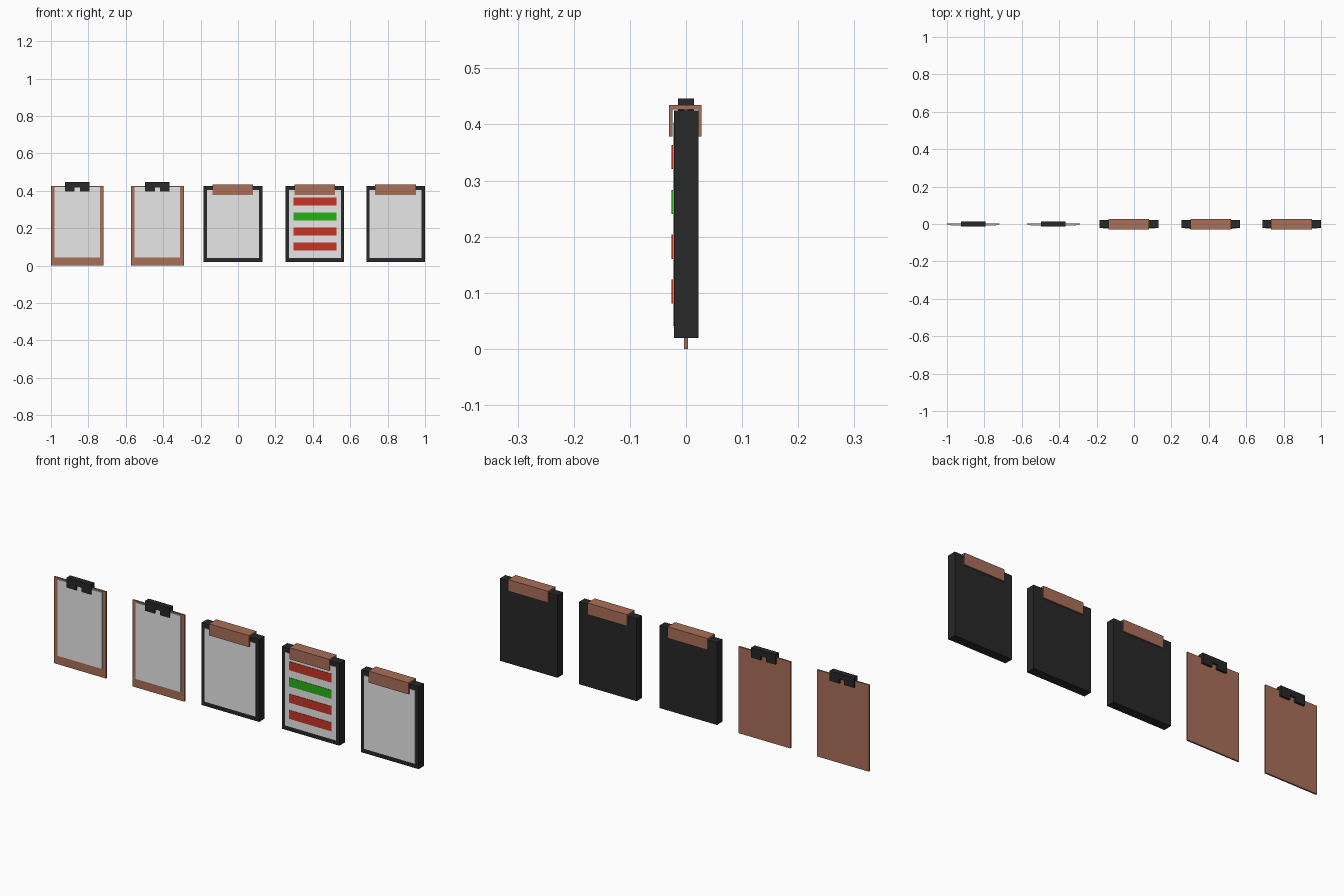
import bpy
import bmesh

cube = bpy.data.objects.get("Cube")
if cube:
    bpy.data.objects.remove(cube, do_unlink=True)


def material(name, rgb):
    m = bpy.data.materials.new(name)
    m.use_nodes = True
    m.diffuse_color = (*rgb, 1)
    m.node_tree.nodes["Principled BSDF"].inputs["Base Color"].default_value = (*rgb, 1)
    return m


brown = material("brown", (0.40, 0.16, 0.10))
black = material("black", (0.021, 0.021, 0.021))
paper = material("paper", (0.80, 0.80, 0.80))
red = material("red", (0.57, 0.035, 0.02))
green = material("green", (0.02, 0.44, 0.01))


def extrude(name, points, depth, to_3d, mat):
    """Extrude a flat profile between the two values in depth."""
    bm = bmesh.new()
    near, far = ([bm.verts.new(to_3d(p, q, d)) for p, q in points] for d in depth)
    bm.faces.new(near)
    bm.faces.new(far)
    for i in range(len(points)):
        j = (i + 1) % len(points)
        bm.faces.new((near[i], near[j], far[j], far[i]))
    bmesh.ops.recalc_face_normals(bm, faces=bm.faces)
    mesh = bpy.data.meshes.new(name)
    bm.to_mesh(mesh)
    bm.free()
    mesh.materials.append(mat)
    obj = bpy.data.objects.new(name, mesh)
    bpy.context.collection.objects.link(obj)
    return obj


def box(name, x, y, z, mat):
    corners = [(x[0], z[0]), (x[1], z[0]), (x[1], z[1]), (x[0], z[1])]
    return extrude(name, corners, y, lambda p, q, d: (p, d, q), mat)


def span(center, half):
    return center - half, center + half


# Thin boards with a notched black clip
for cx in (-0.859, -0.431):
    box("thin_board", span(cx, 0.141), (-0.004, 0.004), (0, 0.427), brown)
    box("thin_board_sheet", span(cx, 0.122), (-0.007, -0.004), (0.043, 0.42), paper)
    half = [(0.066, 0.446), (0.066, 0.397), (0.014, 0.397), (0.014, 0.418)]
    outline = half + [(-x, z) for x, z in reversed(half)]
    extrude("black_clip", outline, (-0.014, 0.014),
            lambda p, q, d, cx=cx: (cx + p, d, q), black)

# Thick boards with a folded brown clip
fold = [(-0.030, 0.378), (-0.030, 0.435), (0.028, 0.435), (0.028, 0.378),
        (0.022, 0.378), (0.022, 0.427), (-0.024, 0.427), (-0.024, 0.378)]
for cx in (-0.027, 0.411, 0.843):
    box("thick_board", span(cx, 0.157), (-0.021, 0.022), (0.019, 0.425), black)
    box("thick_board_sheet", span(cx, 0.139), (-0.0235, -0.021), (0.041, 0.403), paper)
    extrude("folded_clip", fold, span(cx - 0.001, 0.109),
            lambda p, q, d: (d, p, q), brown)

# Coloured bars on the middle thick board
for i, mat in enumerate((red, green, red, red)):
    box("sheet_bar", span(0.412, 0.115), (-0.0255, -0.0235),
        span(0.342 - 0.08 * i, 0.0215), mat)
